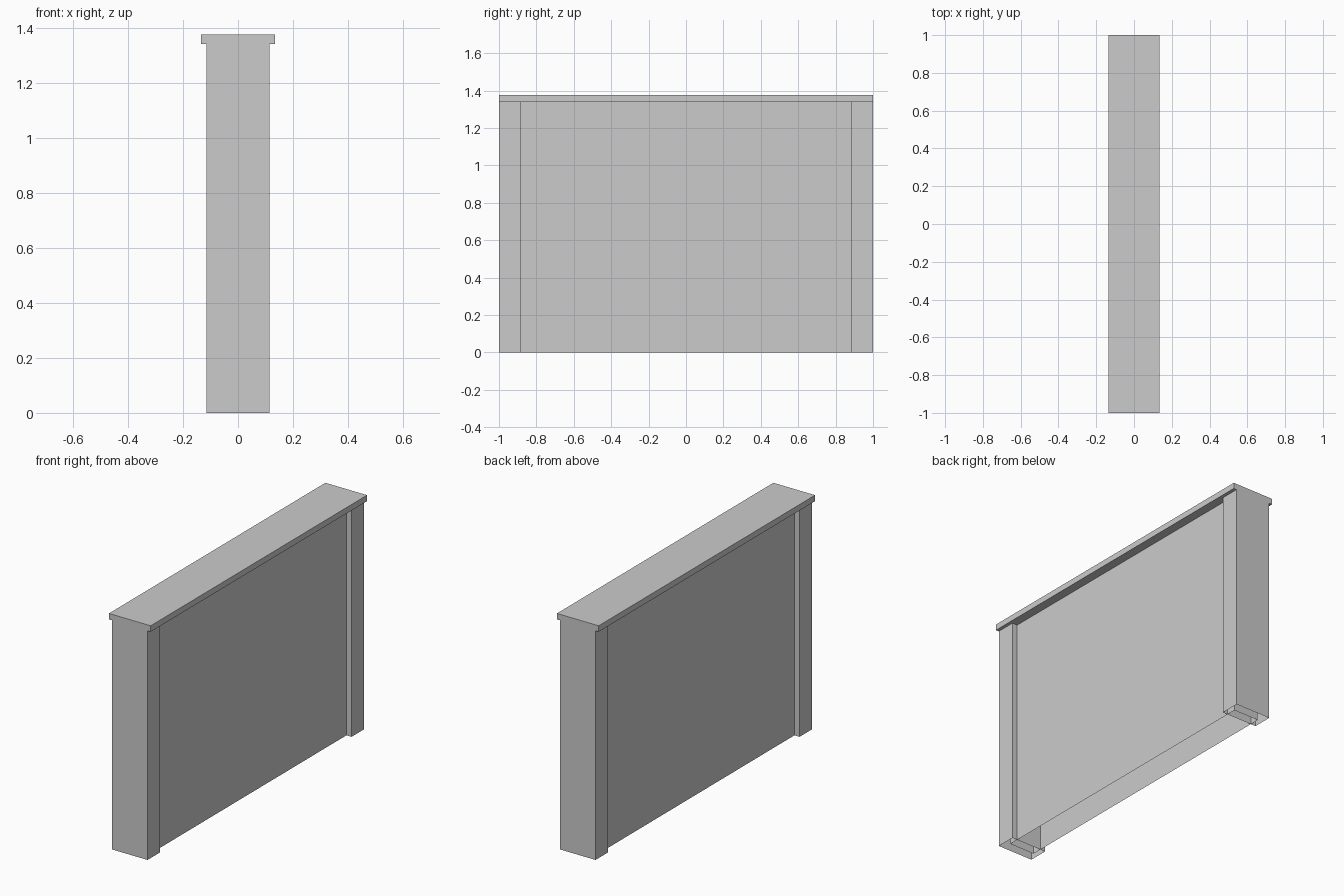
import bpy
import bmesh

cube = bpy.data.objects.get("Cube")
if cube:
    bpy.data.objects.remove(cube, do_unlink=True)

COLOUR = (0.6, 0.6, 0.6, 1.0)
stone = bpy.data.materials.new("light grey")
stone.use_nodes = True
stone.diffuse_color = COLOUR
stone.node_tree.nodes["Principled BSDF"].inputs["Base Color"].default_value = COLOUR

WALL_TOP = 1.34
CAP_TOP = 1.375


def box(name, half_x, y0, y1, z0, z1, open_bottom=False):
    """Axis-aligned box centred on x, optionally without its bottom face."""
    bm = bmesh.new()
    bmesh.ops.create_cube(bm, size=1)
    for v in bm.verts:
        v.co.x *= 2 * half_x
        v.co.y = y1 if v.co.y > 0 else y0
        v.co.z = z1 if v.co.z > 0 else z0
    if open_bottom:
        bm.normal_update()
        floor = [f for f in bm.faces if f.normal.z < -0.5]
        bmesh.ops.delete(bm, geom=floor, context='FACES_ONLY')
    mesh = bpy.data.meshes.new(name)
    bm.to_mesh(mesh)
    bm.free()
    mesh.materials.append(stone)
    obj = bpy.data.objects.new(name, mesh)
    bpy.context.collection.objects.link(obj)
    return obj


# Hollow end pillars
box("front_pillar", 0.115, -1, -0.885, 0, WALL_TOP, True)
box("back_pillar", 0.115, 0.885, 1, 0, WALL_TOP, True)

# Recessed hollow wall panel, its ends buried in the pillars
box("wall_panel", 0.082, -0.943, 0.943, 0, WALL_TOP, True)

# Overhanging coping slab
box("coping", 0.135, -1, 1, WALL_TOP, CAP_TOP)
